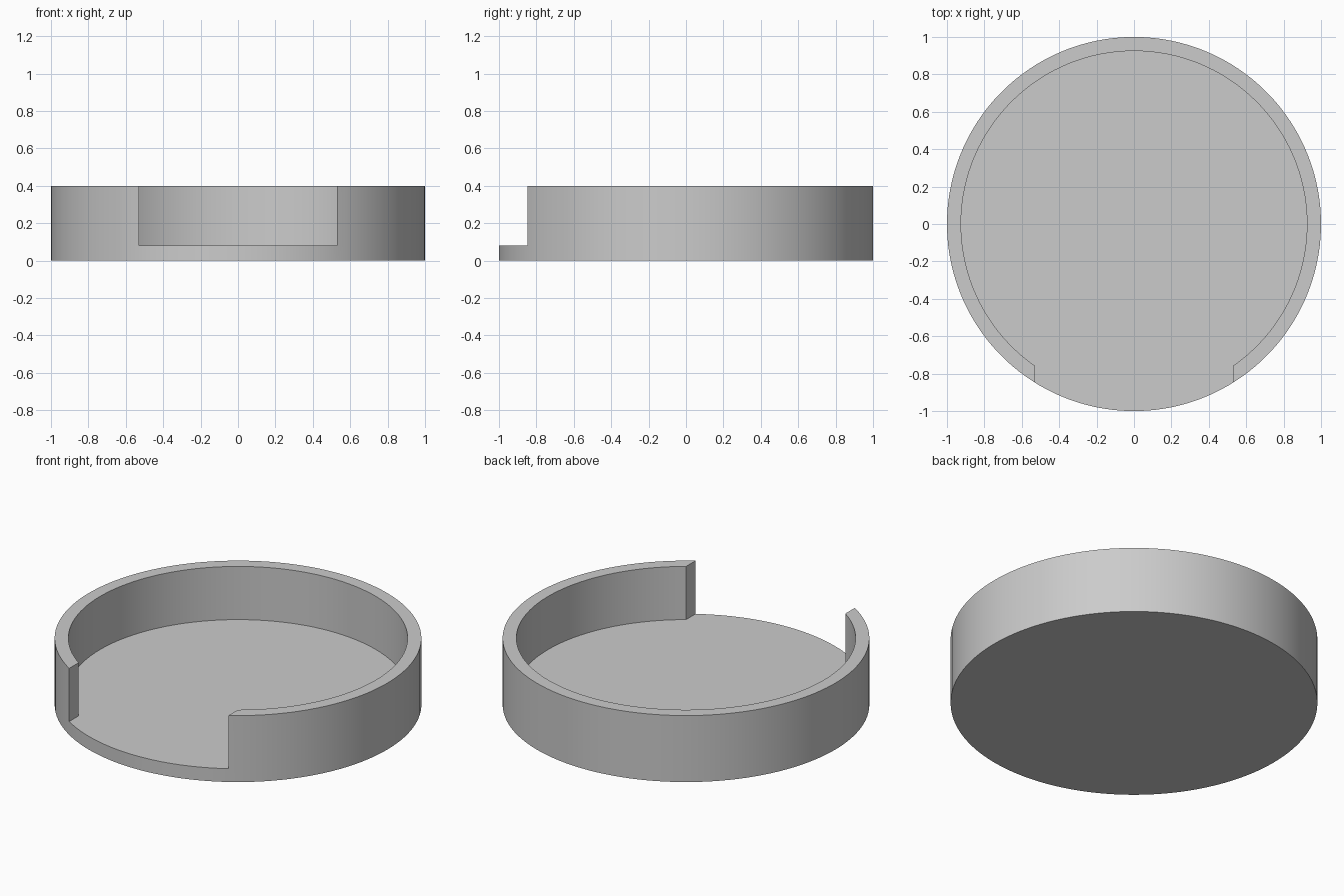
import bpy, bmesh, math

cube = bpy.data.objects.get("Cube")
if cube:
    bpy.data.objects.remove(cube, do_unlink=True)

OUTER, INNER = 1.0, 0.925
FLOOR, RIM = 0.08, 0.4
NOTCH = 0.53            # half width of the front opening
WALL_STEPS, FRONT_STEPS = 104, 36

grey = bpy.data.materials.new("plain grey")
grey.use_nodes = True
colour = (0.6, 0.6, 0.6, 1)
grey.diffuse_color = colour
grey.node_tree.nodes["Principled BSDF"].inputs["Base Color"].default_value = colour

bm = bmesh.new()


def arc(radius, z, start, end, steps):
    """Row of vertices; angles are measured from the front (-y) towards +x."""
    angles = [start + (end - start) * i / steps for i in range(steps + 1)]
    return [bm.verts.new((radius * math.sin(a), -radius * math.cos(a), z)) for a in angles]


def strip(low, high, closed=False):
    """Quads between two rows of vertices."""
    count = len(low)
    for i in range(count if closed else count - 1):
        j = (i + 1) % count
        bm.faces.new((low[i], low[j], high[j], high[i]))


def wall_arc(radius, z):
    edge = math.asin(NOTCH / radius)
    return arc(radius, z, edge, 2 * math.pi - edge, WALL_STEPS)


# Wall rows, and the open front lip of the floor
edge = math.asin(NOTCH / OUTER)
outer_low, outer_top = wall_arc(OUTER, FLOOR), wall_arc(OUTER, RIM)
inner_low, inner_top = wall_arc(INNER, FLOOR), wall_arc(INNER, RIM)
lip = arc(OUTER, FLOOR, -edge, edge, FRONT_STEPS)[1:-1]
bmesh.ops.delete(bm, geom=[v for v in bm.verts if not v.is_valid], context='VERTS')
ring = outer_low + lip
base = [bm.verts.new((v.co.x, v.co.y, 0)) for v in ring]

# Base: side and underside
strip(base, ring, closed=True)
bm.faces.new(base[::-1])

# Wall: outside, rim, inside and the two cut ends
strip(outer_low, outer_top)
strip(outer_top, inner_top)
strip(inner_top, inner_low)
for i in (0, -1):
    bm.faces.new((outer_low[i], outer_top[i], inner_top[i], inner_low[i]))

# Floor reaching out through the front opening
bm.faces.new(inner_low + [outer_low[-1]] + lip + [outer_low[0]])

bmesh.ops.remove_doubles(bm, verts=[v for v in bm.verts if not v.link_faces], dist=0.0001)
bmesh.ops.delete(bm, geom=[v for v in bm.verts if not v.link_faces], context='VERTS')
bmesh.ops.recalc_face_normals(bm, faces=bm.faces)

mesh = bpy.data.meshes.new("round_tray")
bm.to_mesh(mesh)
bm.free()
mesh.materials.append(grey)
tray = bpy.data.objects.new("round_tray", mesh)
bpy.context.collection.objects.link(tray)

# Smooth round sides with sharp rims
bpy.ops.object.select_all(action='DESELECT')
tray.select_set(True)
bpy.context.view_layer.objects.active = tray
bpy.ops.object.shade_smooth_by_angle(angle=math.radians(30))
